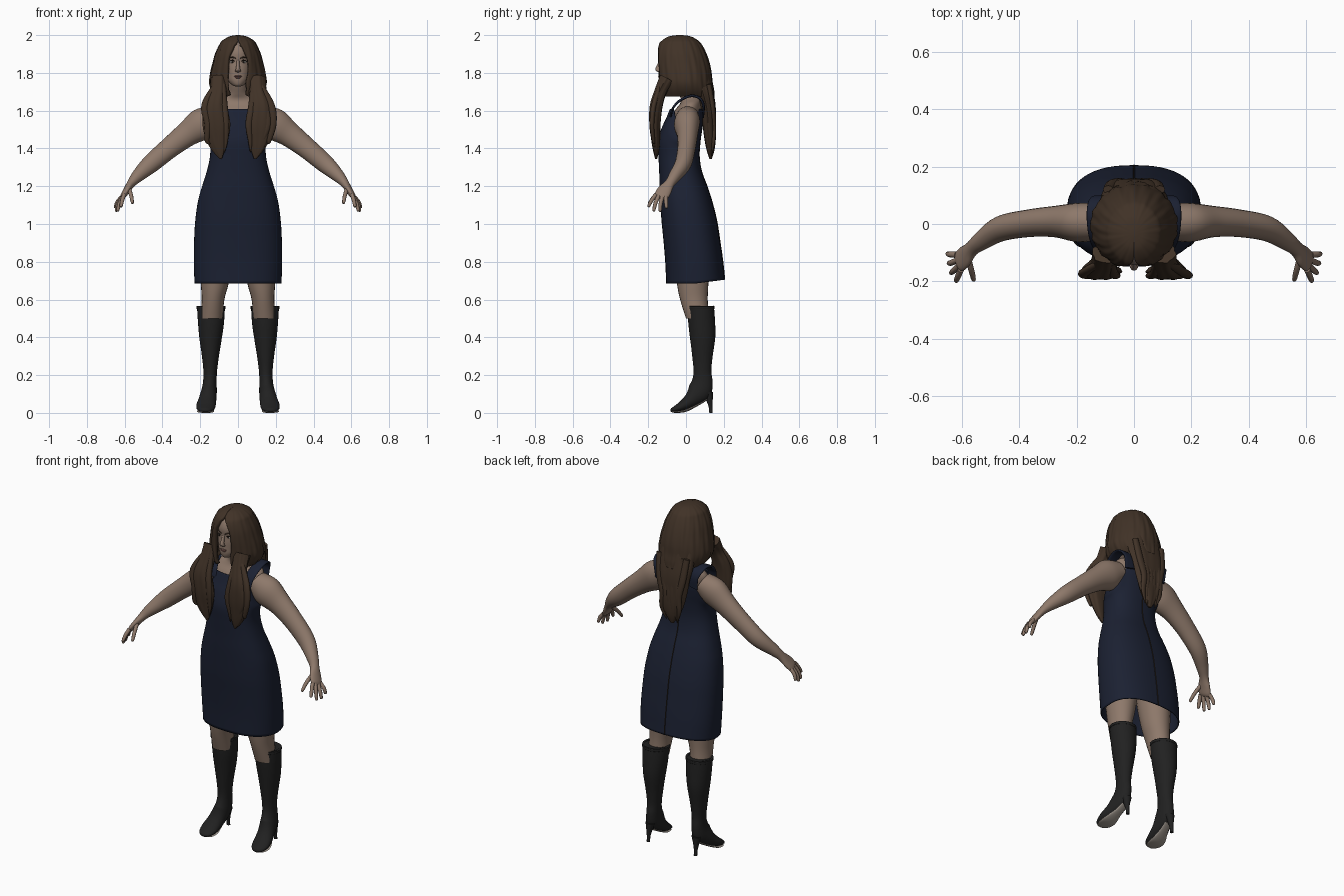
import bpy, bmesh, random
from math import sin, cos, pi, asin, copysign
from mathutils import Vector as V

random.seed(4)


def material(name, rgb):
    m = bpy.data.materials.new(name)
    m.diffuse_color = (*rgb, 1)
    return m


SKIN = material("skin", (.27, .19, .145))
HAIR = material("hair", (.052, .032, .02))
CLOTH = material("navy_cloth", (.011, .015, .032))
LEATHER = material("black_leather", (.015, .015, .015))
SOLE = material("sole_tan", (.35, .31, .27))
WHITE = material("eye_white", (.45, .43, .4))
DARK = material("dark", (.02, .014, .01))
LIP = material("lip", (.2, .1, .085))


def spline(pts, steps):
    """Catmull-Rom through tuples of any size."""
    out = []
    for i in range(len(pts) - 1):
        p0, p1, p2, p3 = (pts[max(0, min(len(pts) - 1, i + k))] for k in (-1, 0, 1, 2))
        for s in range(steps):
            t = s / steps
            out.append([.5 * (2 * b + (c - a) * t + (2 * a - 5 * b + 4 * c - d) * t * t
                              + (3 * b - a - 3 * c + d) * t ** 3)
                        for a, b, c, d in zip(p0, p1, p2, p3)])
    return out + [list(pts[-1])]


def finish(name, bm, mat, mirror=False, thick=0, recalc=True):
    if recalc:
        bmesh.ops.recalc_face_normals(bm, faces=bm.faces)
    me = bpy.data.meshes.new(name)
    bm.to_mesh(me)
    bm.free()
    me.materials.append(mat)
    ob = bpy.data.objects.new(name, me)
    bpy.context.collection.objects.link(ob)
    bpy.ops.object.select_all(action='DESELECT')
    ob.select_set(True)
    bpy.context.view_layer.objects.active = ob
    bpy.ops.object.shade_smooth_by_angle(angle=.9)
    if thick:
        s = ob.modifiers.new("thickness", 'SOLIDIFY')
        s.thickness, s.offset = thick, -1
    if mirror:
        ob.modifiers.new("mirror", 'MIRROR')
    return ob


def sweep(name, pts, mat, n=20, wide=None, power=2, steps=5, caps=True,
          mirror=False, thick=0, groove=0, shape=None):
    """Skin rings (x, y, z, half width, half depth); rings stay level unless 'wide' is given."""
    ring = spline(pts, steps)
    c = [V(r[:3]) for r in ring]
    bm, rows = bmesh.new(), []
    for i, r in enumerate(ring):
        side, nor = V((1, 0, 0)), V((0, 1, 0))
        if wide:
            t = (c[min(i + 1, len(c) - 1)] - c[max(i - 1, 0)]).normalized()
            side = V(wide) - t * V(wide).dot(t)
            side.normalize()
            nor = t.cross(side)
        row = []
        for j in range(n):
            a = 2 * pi * j / n
            u, w = (copysign(abs(f(a)) ** (2 / power), f(a)) for f in (cos, sin))
            g = 1 + groove * sin(6 * a + i * .12) + groove * .6 * sin(11 * a)
            p = c[i] + g * (side * u * max(r[3], .001) + nor * w * max(r[4], .001))
            row.append(bm.verts.new(shape(p, u, w) if shape else p))
        rows.append(row)
    for a, b in zip(rows, rows[1:]):
        for j in range(n):
            bm.faces.new((a[j], a[(j + 1) % n], b[(j + 1) % n], b[j]))
    if caps:
        bm.faces.new(rows[0])
        bm.faces.new(rows[-1])
    return finish(name, bm, mat, mirror, thick)


def ball(name, loc, size, mat, mirror=False):
    bm = bmesh.new()
    bmesh.ops.create_uvsphere(bm, u_segments=16, v_segments=10, radius=1)
    bmesh.ops.scale(bm, vec=size, verts=bm.verts)
    bmesh.ops.translate(bm, vec=loc, verts=bm.verts)
    return finish(name, bm, mat, mirror)


X = (1, 0, 0)
ARM = (-.27, -.9, .36)

# Body
sweep("chest_and_neck", [(0, -.02, 1.38, .125, .07), (0, -.01, 1.5, .14, .078), (0, .01, 1.59, .155, .075),
      (0, .025, 1.635, .14, .058), (0, .028, 1.662, .095, .055), (0, .015, 1.69, .06, .054),
      (0, -.005, 1.73, .051, .053), (0, -.03, 1.8, .05, .055)], SKIN, 32)
sweep("arm", [(.12, .01, 1.57, .06, .06), (.19, .005, 1.53, .068, .085), (.27, .008, 1.475, .055, .067),
      (.36, .003, 1.405, .048, .056), (.46, -.015, 1.32, .044, .049), (.53, -.058, 1.255, .033, .034),
      (.565, -.086, 1.215, .027, .023), (.588, -.112, 1.18, .038, .018), (.607, -.13, 1.15, .038, .015),
      (.614, -.138, 1.138, .028, .008)], SKIN, 24, ARM, mirror=True)
fingers = {"index_finger": ((.603, -.16, 1.155), (.613, -.182, 1.125), (.62, -.2, 1.09)),
           "middle_finger": ((.609, -.144, 1.148), (.627, -.162, 1.11), (.638, -.171, 1.067)),
           "ring_finger": ((.615, -.126, 1.142), (.636, -.135, 1.105), (.646, -.137, 1.065)),
           "little_finger": ((.617, -.107, 1.142), (.64, -.106, 1.115), (.65, -.103, 1.083)),
           "thumb": ((.578, -.12, 1.19), (.566, -.163, 1.152), (.558, -.197, 1.108))}
for name, (a, b, c) in fingers.items():
    tip = [c[k] - .12 * (c[k] - b[k]) for k in range(3)]
    sweep(name, [(*a, .011, .011), (*b, .0105, .0105), (*tip, .008, .008), (*c, .002, .002)],
          SKIN, 10, ARM, steps=3, mirror=True)
sweep("leg", [(.14, .06, .5, .058, .06), (.132, .042, .6, .06, .073), (.123, .035, .69, .074, .084),
      (.113, .03, .85, .09, .1), (.105, .03, 1, .09, .1)], SKIN, 24, mirror=True)

# Head and face
sweep("head", [(0, -.1, 1.728, .012, .015), (0, -.095, 1.735, .03, .038), (0, -.075, 1.76, .054, .066),
      (0, -.06, 1.79, .066, .081), (0, -.05, 1.825, .074, .091), (0, -.042, 1.86, .077, .097),
      (0, -.035, 1.91, .078, .107), (0, -.035, 1.955, .062, .085), (0, -.035, 1.98, .02, .03)], SKIN, 32)
sweep("nose", [(0, -.132, 1.873, .007, .008), (0, -.142, 1.845, .008, .01), (0, -.15, 1.82, .012, .013),
      (0, -.143, 1.808, .015, .012), (0, -.135, 1.803, .006, .006)], SKIN, 14)
ball("eyeball", (.03, -.124, 1.858), (.014, .01, .007), WHITE, True)
ball("iris", (.03, -.131, 1.858), (.006, .005, .006), DARK, True)
sweep("eyelid", [(.013, -.133, 1.86, .002, .002), (.03, -.134, 1.867, .003, .003), (.047, -.119, 1.86, .002, .002)],
      DARK, 8, (0, 0, 1), mirror=True)
sweep("eyebrow", [(.012, -.14, 1.876, .003, .003), (.032, -.132, 1.884, .004, .004),
      (.054, -.112, 1.877, .002, .002)], HAIR, 8, (0, 0, 1), mirror=True)
ball("upper_lip", (0, -.138, 1.782), (.022, .009, .004), LIP)
ball("lower_lip", (0, -.136, 1.775), (.018, .01, .005), LIP)


# Dress: open shell with dipped armholes and a hem raised at the back
def tailor(p, u, w):
    if p.z > 1.4:
        p.z -= .62 * (p.z - 1.4) * max(0, abs(u) - .72) / .28
    if p.z < .75 and w > 0:
        p.z += .02 * w * (.75 - p.z) / .065
    return p


dress = [(.685, .23, -.105, .205), (.8, .234, -.11, .195), (.92, .232, -.12, .178), (1.02, .226, -.13, .162),
         (1.12, .212, -.136, .137), (1.2, .19, -.14, .111), (1.28, .165, -.142, .082), (1.36, .148, -.146, .07),
         (1.44, .148, -.148, .075), (1.51, .155, -.128, .085), (1.56, .15, -.105, .092), (1.61, .14, -.085, .09)]
sweep("dress", [(0, (f + b) / 2, z, w, (b - f) / 2) for z, w, f, b in dress], CLOTH, 56,
      power=2.4, caps=False, thick=.006, shape=tailor)
sweep("back_seam", [(0, b, z + .02 * (z < .7), .003, .003) for z, w, f, b in dress], DARK, 6, X)
sweep("shoulder_strap", [(.112, -.082, 1.57, .03, .006), (.12, -.068, 1.615, .03, .006), (.13, -.03, 1.655, .03, .007),
      (.135, .025, 1.678, .03, .007), (.13, .07, 1.667, .031, .007), (.11, .092, 1.63, .036, .007),
      (.095, .09, 1.57, .045, .006)], CLOTH, 16, X, power=3, mirror=True)

# Boots
sweep("boot", [(.143, .077, .562, .074, .071), (.143, .083, .48, .069, .071), (.145, .088, .4, .06, .067),
      (.146, .087, .3, .045, .054), (.147, .087, .22, .036, .047), (.149, .086, .165, .036, .055),
      (.153, .071, .115, .041, .062), (.162, .028, .067, .047, .042), (.17, -.018, .036, .051, .029),
      (.172, -.052, .021, .044, .019), (.172, -.074, .014, .028, .012), (.172, -.082, .012, .01, .006)],
      LEATHER, 28, X, mirror=True)
sweep("boot_cuff", [(.143, .077, .55, .076, .073), (.143, .077, .565, .076, .073)], LEATHER, 28,
      caps=False, thick=.012, mirror=True)
sweep("boot_heel", [(.151, .118, .11, .028, .026), (.154, .124, .07, .017, .018), (.155, .13, .03, .01, .01),
      (.155, .132, 0, .01, .009)], LEATHER, 14, mirror=True)
sweep("boot_sole", [(.153, .108, .07, .022, .005), (.16, .06, .042, .026, .006), (.17, 0, .013, .044, .007),
      (.172, -.045, .005, .042, .005), (.172, -.075, .006, .02, .004)], SOLE, 16, X, mirror=True)

# Hair cap: grooved shell parted over the face (z, half width, front, back, half opening)
cap = spline([(2, .008, -.045, -.02, 0), (1.993, .045, -.09, .025, 0), (1.97, .084, -.128, .065, .003),
              (1.945, .1, -.147, .085, .022), (1.9, .12, -.158, .107, .045), (1.85, .134, -.16, .124, .054),
              (1.8, .146, -.156, .135, .056), (1.75, .152, -.152, .14, .05), (1.71, .14, -.15, .147, .05),
              (1.675, .115, -.145, .15, .055)], 5)
bm, rows, N = bmesh.new(), [], 96
for z, w, f, b, gap in cap:
    a0 = asin(max(0, min(.9, gap / w)))
    row = []
    for j in range(N + 1):
        a = a0 + (2 * pi - 2 * a0) * j / N
        g = 1 + .012 * sin(17 * a + 9 * z) + .009 * sin(29 * a - 14 * z)
        row.append(bm.verts.new((w * g * sin(a), (f + b) / 2 - (b - f) / 2 * g * cos(a), z)))
    rows.append(row)
for a, b in zip(rows, rows[1:]):
    for j in range(N):
        bm.faces.new((a[j], b[j], b[j + 1], a[j + 1]))
bm.faces.new(rows[0])
finish("hair_cap", bm, HAIR, thick=.022, recalc=False)

# Long locks over the chest and down the back
for s, side in ((-1, "right"), (1, "left")):
    o = .008 * s
    sweep(side + "_front_lock", [(s * .1, -.1, 1.77, .045, .04), (s * .105, -.135, 1.7, .045, .032),
          (s * .12, -.158, 1.62, .058, .034), (s * .122 - o, -.164, 1.53, .07, .03),
          (s * .117 - o, -.16, 1.45, .056, .024), (s * .1, -.158, 1.39, .032, .016),
          (s * .09, -.158, 1.345, .006, .005)], HAIR, 40, X, groove=.05)
    for k in range(4):
        x, e = .075 + .033 * k, random.uniform(-.02, .02)
        sweep(f"{side}_front_strand_{k}", [(s * (.08 + .012 * k), -.135, 1.74, .014, .012),
              (s * x, -.17, 1.63, .02, .014), (s * (x + e), -.18, 1.53, .018, .012),
              (s * (x - .01), -.172, 1.44, .012, .008), (s * (x * .7 + .03 + e), -.165, 1.38 + .015 * k, .002, .002)],
              HAIR, 12, X)
sweep("back_hair", [(0, .07, 1.8, .1, .055), (0, .095, 1.7, .112, .05), (0, .115, 1.62, .1, .043),
      (0, .123, 1.53, .086, .036), (0, .128, 1.45, .066, .03), (0, .13, 1.39, .04, .02),
      (0, .13, 1.345, .01, .006)], HAIR, 48, X, groove=.04)
for k in range(6):
    x, e = -.075 + .03 * k, random.uniform(-.015, .015)
    sweep(f"back_strand_{k}", [(x * 1.2, .12, 1.74, .018, .014), (x, .14, 1.62, .022, .014),
          (x * .85 + e, .148, 1.52, .019, .012), (x * .75, .145, 1.43, .014, .009),
          (x * .6 + e, .133, 1.35 + .1 * abs(x), .002, .002)], HAIR, 12, X)
